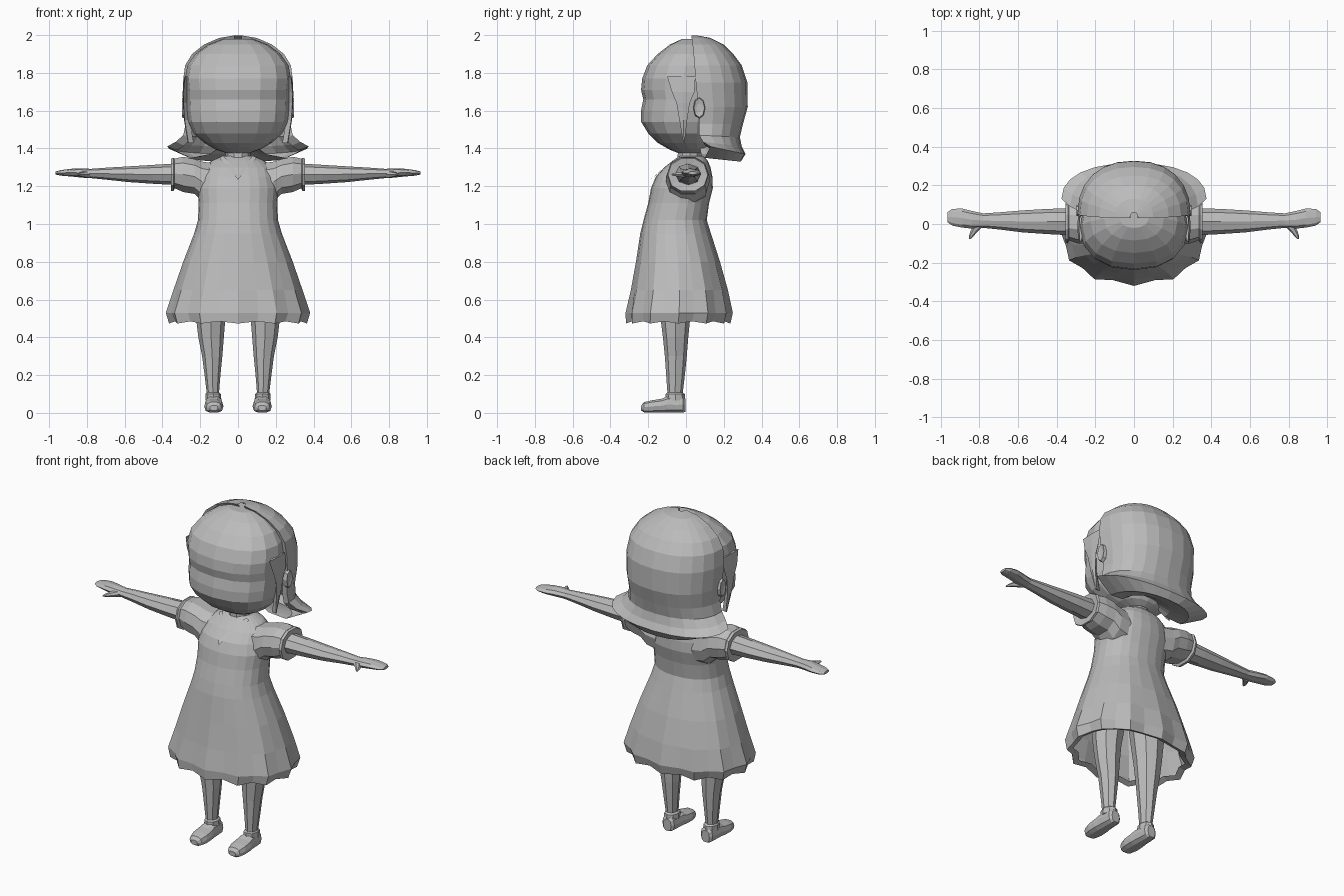
import bpy, bmesh, math
from mathutils import Vector

mat = bpy.data.materials.new("plain grey")
mat.diffuse_color = (0.5, 0.5, 0.5, 1)


def finish(name, bm, mirror=False):
    bmesh.ops.recalc_face_normals(bm, faces=bm.faces)
    me = bpy.data.meshes.new(name)
    bm.to_mesh(me)
    bm.free()
    me.materials.append(mat)
    ob = bpy.data.objects.new(name, me)
    bpy.context.collection.objects.link(ob)
    if mirror:
        ob.modifiers.new("mirror", 'MIRROR').use_mirror_merge = False
    return ob


def loft(name, rings, closed=True, cap0=True, cap1=True, mirror=False):
    """Skin a list of equally long point rings."""
    bm = bmesh.new()
    rows = [[bm.verts.new(p) for p in r] for r in rings]
    n = len(rows[0])
    for a, b in zip(rows, rows[1:]):
        for i in range(n if closed else n - 1):
            j = (i + 1) % n
            bm.faces.new((a[i], a[j], b[j], b[i]))
    if cap0:
        bm.faces.new(rows[0])
    if cap1:
        bm.faces.new(rows[-1])
    return finish(name, bm, mirror)


def curve(a, p):
    c, s = math.cos(a), math.sin(a)
    return math.copysign(abs(c) ** p, c), math.copysign(abs(s) ** p, s)


def flat_ring(z, x0, x1, y0, y1, n, p=1.0):
    """Horizontal ring filling an x/y box."""
    out = []
    for i in range(n):
        c, s = curve(2 * math.pi * i / n, p)
        out.append(((x0 + x1) / 2 + c * (x1 - x0) / 2, (y0 + y1) / 2 + s * (y1 - y0) / 2, z))
    return out


def side_ring(x, y0, y1, z0, z1, n, p=1.0):
    """Ring across the x axis."""
    return [(x, q[0], q[1]) for q in flat_ring(0, y0, y1, z0, z1, n, p)]


# Head: z, half width, front, back
head = [(1.375, .06, -.04, .09), (1.395, .12, -.09, .12), (1.43, .18, -.15, .14),
        (1.48, .235, -.2, .16), (1.54, .262, -.237, .18), (1.6, .27, -.238, .2),
        (1.66, .272, -.226, .2), (1.71, .274, -.238, .2), (1.77, .28, -.232, .2),
        (1.84, .268, -.205, .2), (1.9, .225, -.15, .18), (1.95, .155, -.085, .14),
        (1.98, .075, -.02, .09)]
loft("head", [flat_ring(z, -w, w, f, b, 16, .88) for z, w, f, b in head])

# Neck
loft("neck", [flat_ring(z, -r, r, .02 - r, .02 + r, 10)
              for z, r in [(1.3, .08), (1.345, .068), (1.41, .065)]])

# Back hair: z at sides, z at back, half width, front edge, back
hair = [(1.998, 1.998, .02, .03, .06), (1.985, 1.985, .1, .03, .13), (1.95, 1.95, .18, .035, .2),
        (1.9, 1.9, .243, .04, .25), (1.84, 1.84, .28, .045, .295), (1.75, 1.75, .292, .052, .325),
        (1.62, 1.62, .285, .065, .327), (1.53, 1.53, .277, .07, .302), (1.47, 1.46, .29, .07, .285),
        (1.435, 1.41, .33, .09, .295), (1.41, 1.37, .375, .13, .315),
        (1.35, 1.33, .25, .1, .29), (1.37, 1.37, .15, .08, .2), (1.42, 1.42, .08, .07, .12)]
rows = []
for zs, zb, w, f, b in hair:
    row = []
    for i in range(13):
        c, s = curve(math.pi * i / 12, .88)
        row.append((c * w, f + s * (b - f), zs + (zb - zs) * s))
    rows.append(row)
loft("back_hair", rows, closed=False, cap0=False, cap1=False)

# Front rim of the hair: a strip from the hair edge in to the head
rim = []
for (zs, zb, w, f, b) in hair[:11]:
    rim.append([(w, f, zs), (w * .86, f + .012, zs - .02)])
loft("hair_rim", rim, closed=False, cap0=False, cap1=False, mirror=True)

# Pointed lock in front of each ear
lock = [(1.78, .268, -.10, .05), (1.7, .277, -.075, .045), (1.64, .276, -.05, .02),
        (1.55, .27, -.035, .006), (1.43, .25, -.014, -.008)]
loft("side_lock", [side_ring_pts for side_ring_pts in
     [[(x + .012, f, z), (x + .016, (f + b) / 2, z), (x + .012, b, z), (x - .015, (f + b) / 2, z)]
      for z, x, f, b in lock]], mirror=True)

# Ears
loft("ear", [side_ring(x, .07 - r, .07 + r, 1.615 - 1.8 * r, 1.615 + 1.8 * r, 8)
             for x, r in [(.25, .022), (.28, .032), (.297, .028), (.292, .014)]], mirror=True)

# Dress: z, half width, front, back, pleat depth
dress = [(1.36, .085, -.035, .09, 0), (1.335, .14, -.07, .115, 0), (1.3, .185, -.115, .13, 0),
         (1.25, .2, -.16, .14, 0), (1.19, .215, -.185, .142, 0), (1.11, .208, -.2, .122, 0),
         (1.02, .212, -.225, .11, 0), (.95, .232, -.242, .132, .005), (.8, .29, -.265, .18, .012),
         (.65, .342, -.292, .222, .03), (.53, .382, -.32, .248, .05), (.485, .365, -.318, .235, .06),
         (.5, .33, -.285, .2, .06)]
n = 24
rows = []
for k, (z, w, f, b, d) in enumerate(dress):
    row = []
    for i, (x, y, _) in enumerate(flat_ring(z, -w, w, f, b, n, .9)):
        dip = d if i % 2 else 0
        mid = (f + b) / 2
        zz = z - (.012 if k > 10 and i % 2 == 0 else 0)
        row.append((x * (1 - dip), mid + (y - mid) * (1 - dip * 1.5), zz))
    rows.append(row)
loft("dress", rows, cap1=False)

# V neckline collar, lying just over the chest
bm = bmesh.new()
for s in (-1, 1):
    pts = [(.1, 1.352), (.05, 1.297), (0, 1.235), (0, 1.262), (.035, 1.31), (.078, 1.362)]
    vs = [bm.verts.new((s * x, -.043 - (1.36 - z) * 1.1 + 2.2 * x * x - .006, z)) for x, z in pts]
    bm.faces.new((vs[0], vs[1], vs[4], vs[5]))
    bm.faces.new((vs[1], vs[2], vs[3], vs[4]))
finish("collar", bm)

# Short puffed sleeves: x, y range, z range
sleeve = [(.12, -.1, .12, 1.1, 1.325), (.19, -.105, .125, 1.115, 1.335), (.23, -.105, .125, 1.155, 1.348),
          (.29, -.1, .12, 1.165, 1.36), (.335, -.085, .11, 1.185, 1.35), (.342, -.1, .12, 1.17, 1.355),
          (.355, -.095, .115, 1.17, 1.35), (.35, -.06, .085, 1.205, 1.32)]
loft("sleeve", [side_ring(*r, 10, .9) for r in sleeve], mirror=True)

# Arms and hands
arm = [(.3, -.06, .082, 1.205, 1.322), (.45, -.052, .078, 1.213, 1.313), (.58, -.043, .07, 1.222, 1.305),
       (.7, -.028, .06, 1.235, 1.298), (.78, -.02, .055, 1.243, 1.292), (.84, -.024, .068, 1.247, 1.295),
       (.89, -.018, .08, 1.252, 1.292), (.94, -.008, .078, 1.256, 1.285), (.965, .01, .06, 1.262, 1.278)]
loft("arm", [side_ring(*r, 8) for r in arm], mirror=True)
# Thumbs
thumb = [(.8, -.005, .03), (.825, -.035, .02), (.84, -.06, .013), (.848, -.078, .005)]
loft("thumb", [[(x + r * c, y, 1.262 + .7 * r * s) for c, s in
                [curve(math.pi * i / 3, 1) for i in range(6)]] for x, y, r in thumb], mirror=True)

# Legs: z, x range, y range
leg = [(.72, .03, .24, -.15, .05), (.5, .067, .222, -.135, .022), (.4, .075, .21, -.122, .012),
       (.3, .083, .19, -.112, .004), (.2, .093, .177, -.105, -.006), (.1, .101, .165, -.098, -.018),
       (.04, .1, .166, -.1, -.015)]
loft("leg", [flat_ring(*r, 8) for r in leg], mirror=True)

# Ankle straps
loft("ankle_strap", [flat_ring(*r, 8) for r in
     [(.065, .088, .173, -.11, -.003), (.1, .09, .172, -.108, -.006), (.108, .1, .165, -.098, -.018)]],
     mirror=True)

# Shoes: y, half width, bottom, top
shoe = [(-.237, .022, .012, .04), (-.222, .04, .002, .058), (-.18, .051, 0, .068), (-.13, .05, 0, .076),
        (-.1, .046, 0, .088), (-.05, .043, 0, .085), (-.015, .04, 0, .088), (-.003, .026, .004, .075)]
loft("shoe", [[(.128 + q[0], y, q[1]) for q in flat_ring(0, -w, w, b, t, 10, .75)]
              for y, w, b, t in shoe], mirror=True)
